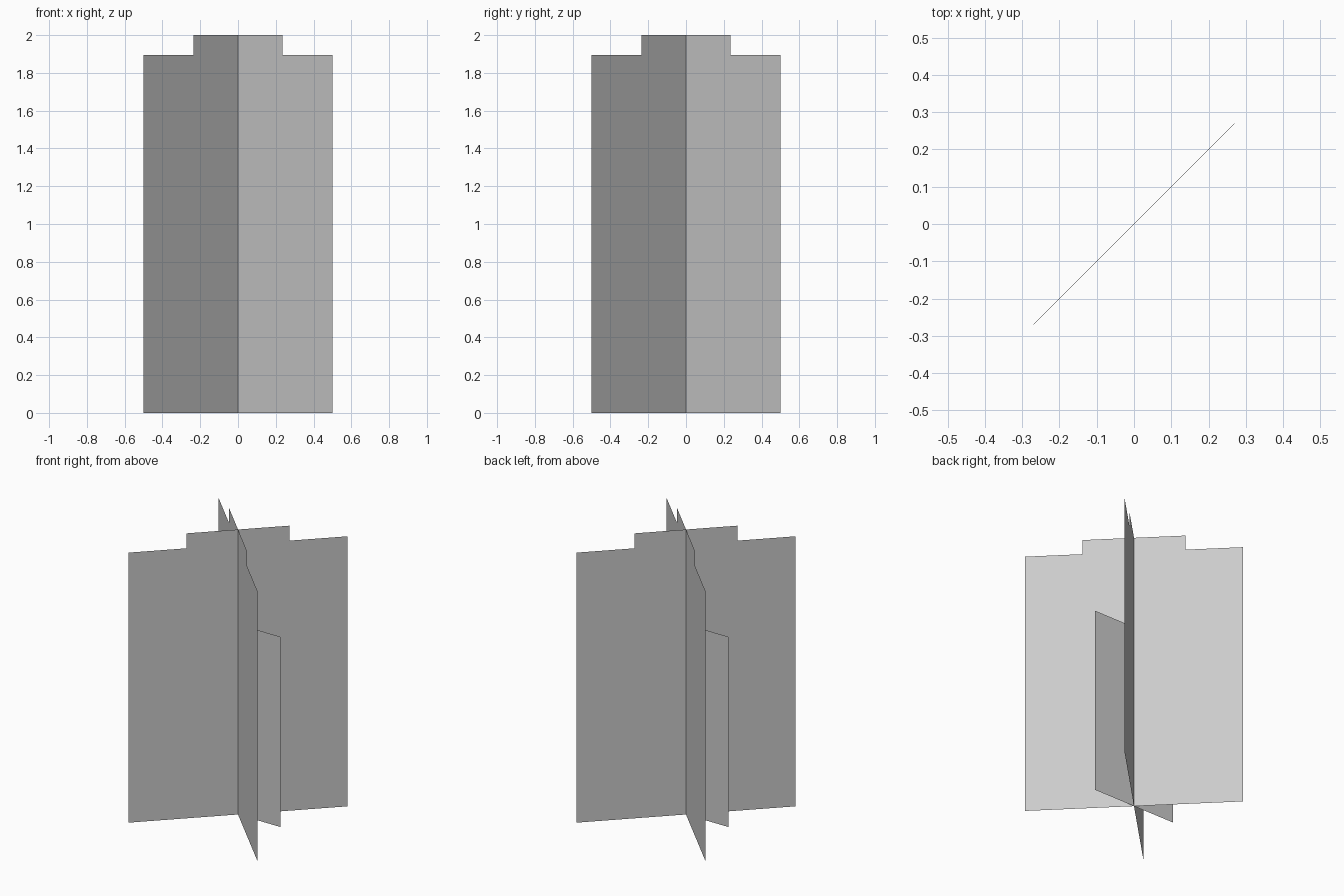
import bpy, math

if "Cube" in bpy.data.objects:
    bpy.data.objects.remove(bpy.data.objects["Cube"])


def sheet(name, half_profile, angle):
    """Upright flat sheet: half outline (r, z) mirrored about the z axis, turned about z."""
    c, s = math.cos(angle), math.sin(angle)
    outline = half_profile + [(-r, z) for r, z in reversed(half_profile)]
    verts = [(r * c, r * s, z) for r, z in outline]
    mesh = bpy.data.meshes.new(name)
    mesh.from_pydata(verts, [], [range(len(verts))])
    obj = bpy.data.objects.new(name, mesh)
    bpy.context.collection.objects.link(obj)
    return obj


D = math.sqrt(2)
stepped = [(0.5 * D, 0), (0.5 * D, 1.895), (0.235 * D, 1.895), (0.235 * D, 2.0)]

# Two tall diagonal sheets with stepped tops
sheet("diagonal_sheet_a", stepped, math.radians(45))
sheet("diagonal_sheet_b", stepped, math.radians(-45))

# Smaller sheet running left to right through the middle
sheet("inner_sheet", [(0.33, 0), (0.33, 1.335)], 0)
